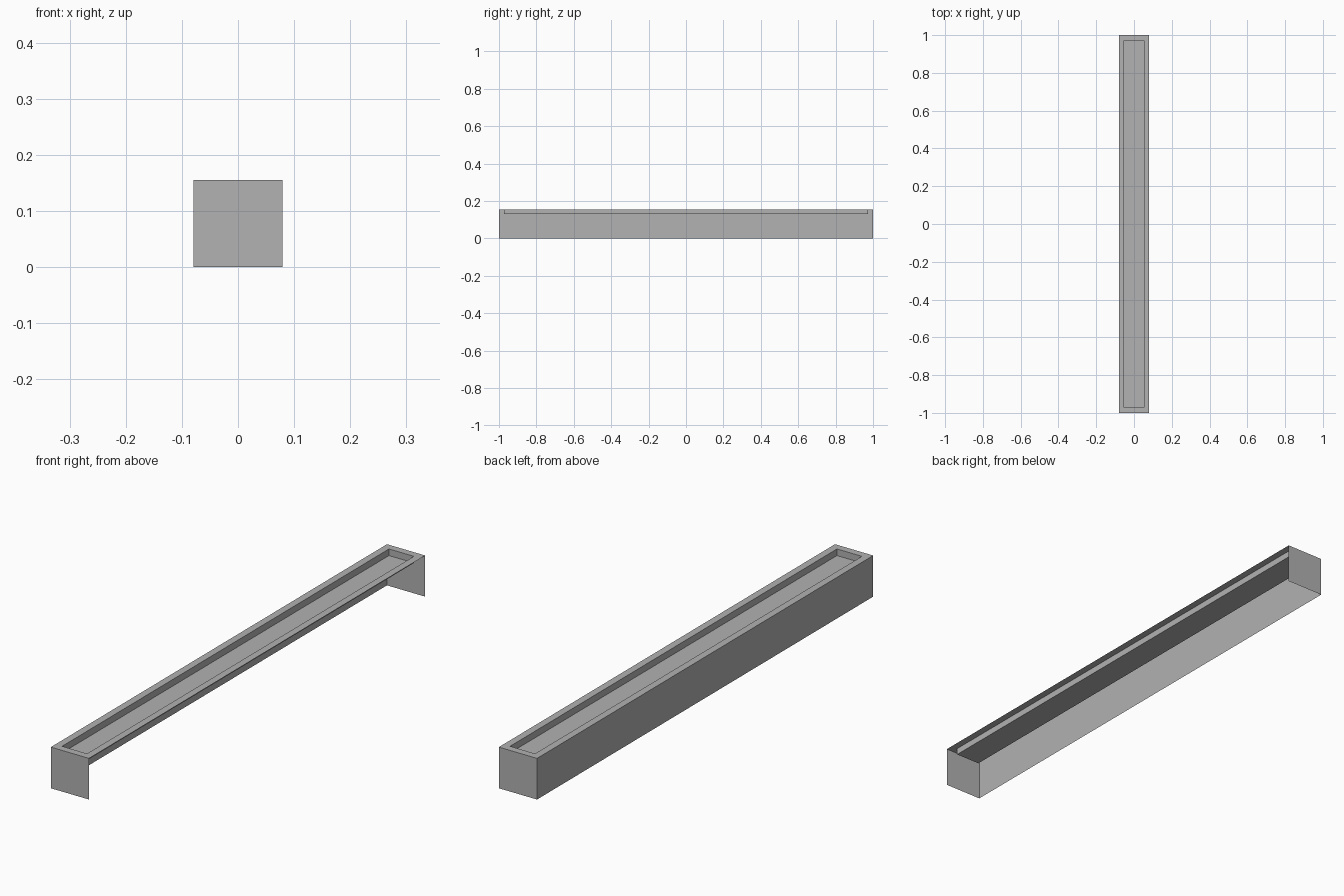
import bpy
import bmesh

if "Cube" in bpy.data.objects:
    bpy.data.objects.remove(bpy.data.objects["Cube"])

WIDTH, LENGTH, HEIGHT = 0.159, 2.0, 0.155
RIM, DEPTH = 0.0275, 0.025

grey = bpy.data.materials.new("grey")
grey.diffuse_color = (0.445, 0.445, 0.445, 1.0)
grey.use_nodes = True
grey.node_tree.nodes["Principled BSDF"].inputs["Base Color"].default_value = grey.diffuse_color

# Thin shell standing on z = 0
bm = bmesh.new()
bmesh.ops.create_cube(bm, size=1.0)
for v in bm.verts:
    v.co = (v.co.x * WIDTH, v.co.y * LENGTH, (v.co.z + 0.5) * HEIGHT)
bm.normal_update()

# Open underside and open right side
open_faces = [f for f in bm.faces if f.normal.z < -0.5 or f.normal.x > 0.5]
bmesh.ops.delete(bm, geom=open_faces, context='FACES')

# Flat rim around a sunken tray in the top
top = next(f for f in bm.faces if f.normal.z > 0.5)
bmesh.ops.inset_region(bm, faces=[top], thickness=RIM, use_boundary=True,
                       use_even_offset=True)
tray = bmesh.ops.extrude_discrete_faces(bm, faces=[top])["faces"][0]
bmesh.ops.translate(bm, verts=tray.verts, vec=(0, 0, -DEPTH))
bm.normal_update()

mesh = bpy.data.meshes.new("trough_shell")
bm.to_mesh(mesh)
bm.free()
mesh.materials.append(grey)
trough = bpy.data.objects.new("trough_shell", mesh)
bpy.context.collection.objects.link(trough)
